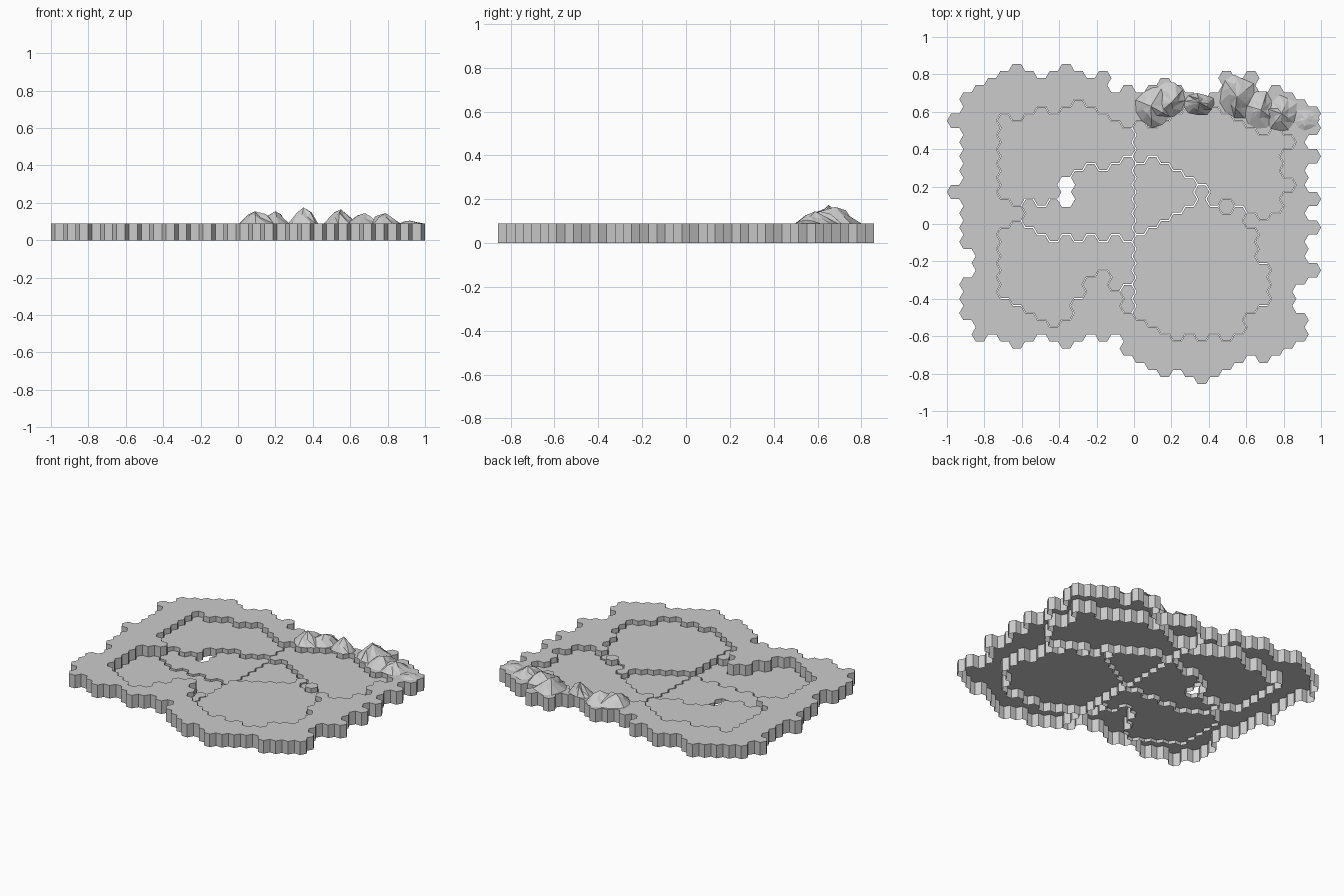
import bpy, bmesh, math, random
from mathutils import Vector

if "Cube" in bpy.data.objects:
    bpy.data.objects.remove(bpy.data.objects["Cube"])
random.seed(4)

# Hex lattice: flat-topped cells, 30 columns wide
R = 2 / 45.5
H = R * math.sqrt(3)
EDGE = 22.5 * H / 2
TOP = 0.09

def cell_centre(c, k):
    odd = c % 2
    return Vector((-1 + R + 1.5 * R * c, -EDGE + H * (k + 0.5 + 0.5 * odd)))

def inside(p, poly):
    hit = False
    for (x1, y1), (x2, y2) in zip(poly, poly[1:] + poly[:1]):
        if (y1 > p.y) != (y2 > p.y) and p.x < x1 + (p.y - y1) * (x2 - x1) / (y2 - y1):
            hit = not hit
    return hit

# Coast: upper and lower edge of columns 2 to 28
upper_edge = [.74, .78, .82, .86, .82, .78, .82, .86, .82, .78, .82, .70, .74, .70,
              .74, .78, .74, .70, .67, .70, .82, .78, .82, .70, .74, .70, .67]
lower_edge = [-.63, -.59, -.63, -.67, -.63, -.59, -.63, -.67, -.63, -.59, -.63, -.59,
              -.70, -.74, -.78, -.82, -.78, -.82, -.86, -.82, -.78, -.74, -.70, -.74,
              -.70, -.67, -.63]
# Loose cells on the far left and far right columns
side_rows = {0: (.552, .171), 29: (.59, .514, .361, .133, -.02, -.247)}

def on_land(c, p):
    if c in side_rows:
        return any(abs(p.y - y) < .02 for y in side_rows[c])
    if c == 1:
        return -.11 < p.y < .68 or -.49 < p.y < -.31
    if c == 28 and -.45 < p.y < -.34:
        return False
    return lower_edge[c - 2] < p.y < upper_edge[c - 2]

# Region outlines; shared borders are listed once and reused
north_mid = [(.37, .23), (.25, .32), (.15, .31), (0, .36), (-.1, .34), (-.2, .30),
             (-.32, .28), (-.4, .17), (-.45, .12), (-.58, .10)]
mid_south = [(-.62, 0), (-.55, -.05), (-.43, -.08), (-.3, -.07), (-.1, -.08), (0, -.1)]
mid_east = [(0, -.1), (.2, .02), (.28, .1), (.36, .22)]
south_east = [(-.08, -.37), (0, -.3), (0, -.1)]
regions = {
    "north_basin": (.055, [(-.73, .6), (-.6, .55), (-.5, .62), (-.42, .61), (-.3, .67),
        (-.2, .61), (-.02, .53), (.1, .53), (.25, .6), (.4, .63), (.55, .57), (.65, .5),
        (.85, .49), (.86, .43), (.79, .4), (.79, .3), (.86, .24), (.79, .15), (.77, .07),
        (.7, .05), (.55, .09), (.4, .13)] + north_mid + [(-.65, .14), (-.73, .17)]),
    "middle_basin": (.03, north_mid + mid_south + mid_east),
    "south_west_basin": (.02, [(-.73, -.06)] + mid_south + [(0, -.3), (-.08, -.37),
        (-.12, -.36), (-.15, -.28), (-.22, -.28), (-.27, -.36), (-.33, -.48), (-.38, -.55),
        (-.48, -.54), (-.6, -.46), (-.73, -.4)]),
    "south_east_basin": (.06, [(.4, .13), (.55, .07), (.65, 0), (.66, -.15), (.73, -.2),
        (.73, -.43), (.6, -.5), (.58, -.6), (.35, -.63), (.2, -.58), (0, -.53),
        (-.07, -.43)] + south_east + mid_east[1:]),
}

# Sort every cell into its region, leaving the two-cell hole open
cells = {name: [] for name in regions}
cells["outer_land"] = []
for c in range(30):
    for k in range(23):
        p = cell_centre(c, k)
        if not on_land(c, p) or (c == 9 and .1 < p.y < .24):
            continue
        owner = next((n for n, (_, poly) in regions.items() if inside(p, poly)), "outer_land")
        cells[owner].append(p)

def finish(bm, name):
    bmesh.ops.recalc_face_normals(bm, faces=bm.faces)
    mesh = bpy.data.meshes.new(name)
    bm.to_mesh(mesh)
    bm.free()
    bpy.context.collection.objects.link(bpy.data.objects.new(name, mesh))

def slab(name, centres, top, gap):
    """Hollow plate: merged hex tops with walls down to the ground."""
    bm = bmesh.new()
    verts, owners = {}, {}
    for p in centres:
        ring = []
        for a in range(6):
            q = p + R * Vector((math.cos(a * math.pi / 3), math.sin(a * math.pi / 3)))
            key = (round(q.x / (R / 2)), round((q.y + EDGE) / (H / 2)))
            if key not in verts:
                verts[key] = bm.verts.new((q.x, q.y, top))
                owners[verts[key]] = []
            owners[verts[key]].append(p)
            ring.append(verts[key])
        bm.faces.new(ring)
    # Pull the border in slightly so a seam shows between plates
    for v, ps in owners.items():
        if len(ps) < 3:
            d = sum(ps, Vector((0, 0))) / len(ps) - v.co.xy
            v.co.xy += d.normalized() * gap
    border = [e for e in bm.edges if e.is_boundary]
    new = bmesh.ops.extrude_edge_only(bm, edges=border)["geom"]
    for v in new:
        if isinstance(v, bmesh.types.BMVert):
            v.co.z = 0
    finish(bm, name)

slab("outer_land", cells["outer_land"], TOP, 0)
for name, (top, _) in regions.items():
    slab(name, cells[name], top, .004)

# Mountains: faceted open fans, (base x, y, half-widths, peak offset, height)
def mountain(name, x, y, rx, ry, ox, oy, height, sides=11):
    bm = bmesh.new()
    base, mid = [], []
    peak = bm.verts.new((x + ox, y + oy, height))
    for i in range(sides):
        a = 2 * math.pi * i / sides
        s = random.uniform(.85, 1.08)
        bx, by = x + rx * s * math.cos(a), y + ry * s * math.sin(a)
        base.append(bm.verts.new((bx, by, TOP)))
        t = random.uniform(.4, .6)
        z = TOP + (height - TOP) * random.uniform(.4, .8)
        mid.append(bm.verts.new((bx + (x + ox - bx) * t, by + (y + oy - by) * t, z)))
    for i in range(sides):
        j = (i + 1) % sides
        bm.faces.new((base[i], base[j], mid[i]))
        bm.faces.new((base[j], mid[j], mid[i]))
        bm.faces.new((mid[i], mid[j], peak))
    finish(bm, name)

peaks = [(.11, .63, .10, .11, -.02, .00, .155), (.18, .66, .09, .10, .02, -.01, .155),
         (.35, .64, .09, .06, .00, .01, .175), (.55, .68, .10, .12, .00, .00, .165),
         (.67, .61, .09, .10, .01, .00, .145), (.79, .59, .09, .10, .00, .00, .145),
         (.92, .56, .07, .06, .00, .00, .105)]
for n, args in enumerate(peaks):
    mountain(f"mountain_{n + 1}", *args)
